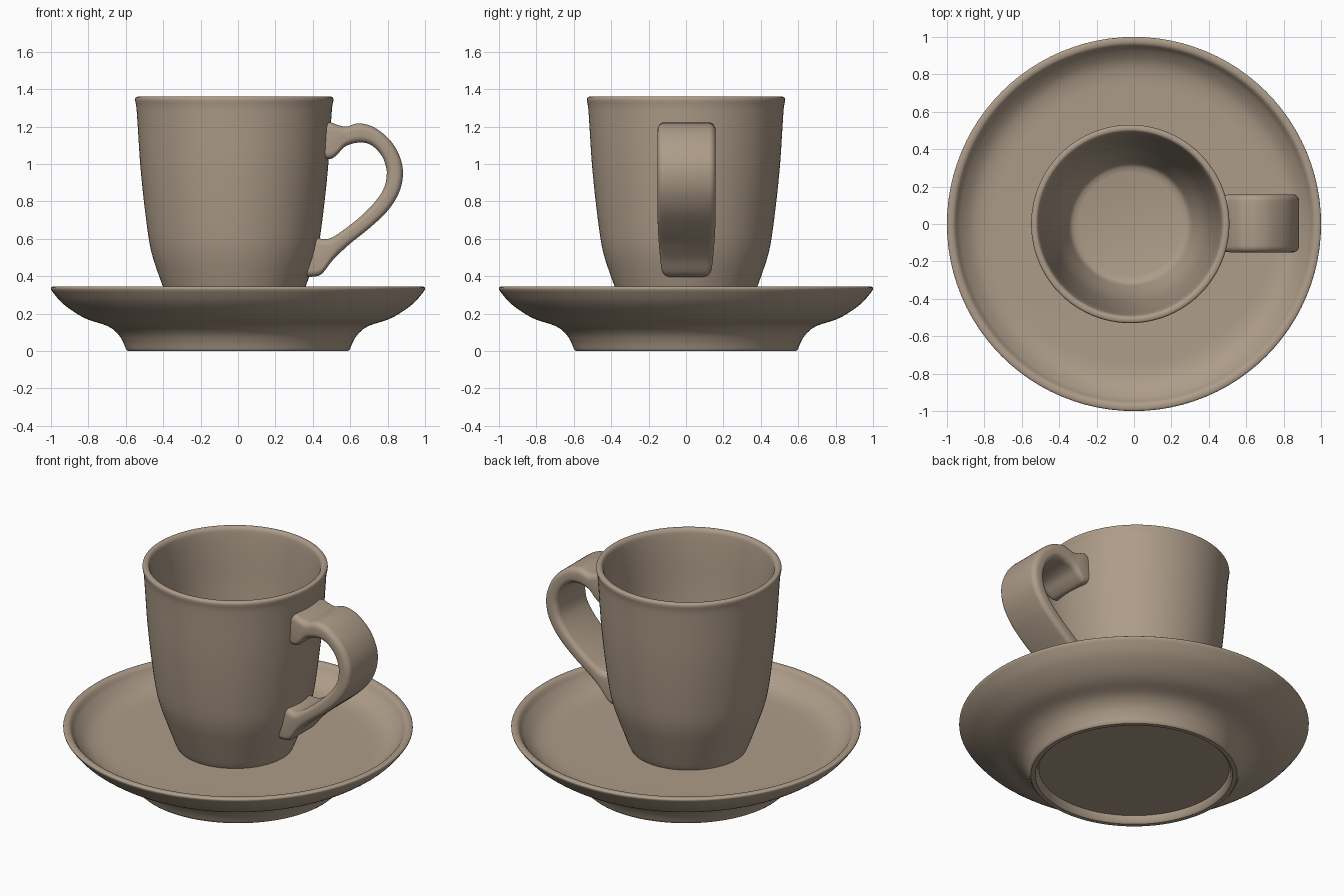
import bpy, bmesh, math
from mathutils import Vector

if "Cube" in bpy.data.objects:
    bpy.data.objects.remove(bpy.data.objects["Cube"])

clay = bpy.data.materials.new("tan_ceramic")
clay.diffuse_color = (0.42, 0.333, 0.25, 1)
clay.use_nodes = True
clay.node_tree.nodes["Principled BSDF"].inputs["Base Color"].default_value = clay.diffuse_color


def smooth_path(pts, n=4):
    """Catmull-Rom curve through tuples of any length."""
    out = []
    for i in range(len(pts) - 1):
        p0, p1, p2, p3 = (pts[max(i - 1, 0)], pts[i], pts[i + 1],
                          pts[min(i + 2, len(pts) - 1)])
        for k in range(n):
            t = k / n
            out.append(tuple(
                0.5 * (2 * b + (c - a) * t + (2 * a - 5 * b + 4 * c - d) * t * t
                       + (3 * b - a - 3 * c + d) * t ** 3)
                for a, b, c, d in zip(p0, p1, p2, p3)))
    return out + [pts[-1]]


def finish(name, bm):
    bmesh.ops.recalc_face_normals(bm, faces=bm.faces)
    me = bpy.data.meshes.new(name)
    bm.to_mesh(me)
    bm.free()
    ob = bpy.data.objects.new(name, me)
    bpy.context.collection.objects.link(ob)
    me.materials.append(clay)
    bpy.ops.object.select_all(action='DESELECT')
    ob.select_set(True)
    bpy.context.view_layer.objects.active = ob
    bpy.ops.object.shade_smooth_by_angle(angle=math.radians(40))
    return ob


def lathe(name, profile, cx=0.0, sides=96):
    """Revolve (radius, z) points; first and last rings are capped."""
    bm = bmesh.new()
    rings = []
    for r, z in profile:
        rings.append([bm.verts.new((cx + r * math.cos(2 * math.pi * i / sides),
                                    r * math.sin(2 * math.pi * i / sides), z))
                      for i in range(sides)])
    for a, b in zip(rings, rings[1:]):
        for i in range(sides):
            j = (i + 1) % sides
            bm.faces.new((a[i], a[j], b[j], b[i]))
    bm.faces.new(rings[0])
    bm.faces.new(rings[-1])
    return finish(name, bm)


# Saucer: recessed foot, flared underside, rounded rim, shallow well
foot = [(0.545, 0.045), (0.552, 0.012), (0.565, 0.0), (0.59, 0.0)]
flare = smooth_path([(0.598, 0.008), (0.615, 0.05), (0.645, 0.095), (0.70, 0.135),
                     (0.80, 0.168), (0.87, 0.205), (0.94, 0.257), (0.985, 0.308),
                     (1.0, 0.332), (0.994, 0.343), (0.975, 0.345), (0.957, 0.336),
                     (0.93, 0.30), (0.87, 0.252), (0.80, 0.23), (0.70, 0.224),
                     (0.40, 0.22)])
lathe("saucer", foot + flare)

# Cup: tapered outer wall, rounded lip, hollow inside with flat floor
cup = smooth_path([(0.33, 0.215), (0.345, 0.245), (0.378, 0.335), (0.405, 0.41),
                   (0.435, 0.50), (0.457, 0.60), (0.483, 0.80), (0.503, 1.0),
                   (0.516, 1.2), (0.523, 1.30), (0.53, 1.34), (0.527, 1.355),
                   (0.518, 1.36), (0.505, 1.36), (0.495, 1.352), (0.487, 1.325),
                   (0.474, 1.2), (0.461, 1.0), (0.441, 0.80), (0.415, 0.60),
                   (0.385, 0.47), (0.34, 0.35), (0.315, 0.305), (0.28, 0.29)])
lathe("cup", cup, cx=-0.02)

# Handle stations: outer x, outer z, inner x, inner z, half width
stations = [
    (0.465, 1.215, 0.465, 1.03, 0.150), (0.495, 1.222, 0.498, 1.028, 0.153),
    (0.530, 1.210, 0.530, 1.050, 0.155), (0.580, 1.200, 0.575, 1.095, 0.155),
    (0.645, 1.218, 0.645, 1.115, 0.155), (0.730, 1.195, 0.710, 1.103, 0.155),
    (0.815, 1.125, 0.765, 1.050, 0.155), (0.865, 1.040, 0.790, 0.990, 0.155),
    (0.882, 0.950, 0.795, 0.940, 0.155), (0.862, 0.850, 0.780, 0.870, 0.155),
    (0.800, 0.750, 0.730, 0.795, 0.155), (0.700, 0.655, 0.650, 0.715, 0.154),
    (0.600, 0.575, 0.550, 0.637, 0.150), (0.510, 0.490, 0.490, 0.602, 0.144),
    (0.450, 0.415, 0.450, 0.600, 0.136), (0.405, 0.398, 0.432, 0.605, 0.130),
    (0.350, 0.400, 0.410, 0.608, 0.126)]
bm = bmesh.new()
loops = []
for ox, oz, ix, iz, w in smooth_path(stations, 5):
    outer, inner = Vector((ox, 0, oz)), Vector((ix, 0, iz))
    mid, half = (outer + inner) / 2, (outer - inner).length / 2
    up = (outer - inner).normalized()
    rad = min(0.035, half * 0.75)
    loop = []
    # rounded rectangle cross-section
    for q, (sy, su) in enumerate([(1, 1), (-1, 1), (-1, -1), (1, -1)]):
        for k in range(6):
            a = math.pi / 2 * (q + k / 5)
            y = sy * (w - rad) + rad * math.cos(a)
            u = su * (half - rad) + rad * math.sin(a)
            loop.append(bm.verts.new(mid + up * u + Vector((0, y + 0.003, 0))))
    loops.append(loop)
for a, b in zip(loops, loops[1:]):
    for i in range(len(a)):
        j = (i + 1) % len(a)
        bm.faces.new((a[i], a[j], b[j], b[i]))
bm.faces.new(loops[0])
bm.faces.new(loops[-1])
finish("handle", bm)
